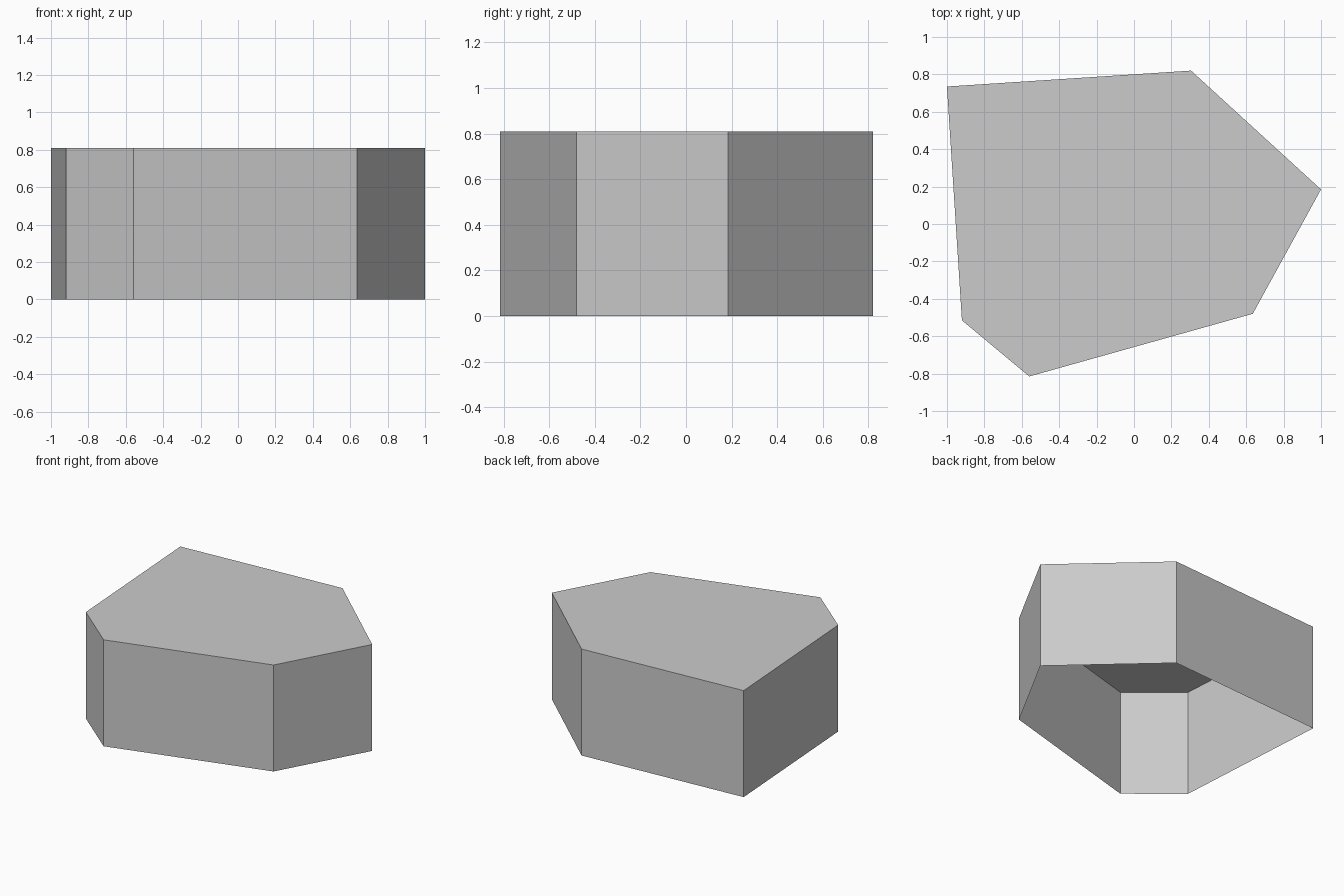
import bpy
import bmesh

cube = bpy.data.objects.get("Cube")
if cube:
    bpy.data.objects.remove(cube, do_unlink=True)

HEIGHT = 0.81
# Footprint corners, counter-clockwise seen from above
FOOTPRINT = [(-1.0, 0.735), (-0.92, -0.515), (-0.56, -0.815),
             (0.635, -0.48), (1.0, 0.185), (0.305, 0.82)]


def make_material(name, colour):
    mat = bpy.data.materials.new(name)
    mat.use_nodes = True
    mat.diffuse_color = colour
    mat.node_tree.nodes["Principled BSDF"].inputs["Base Color"].default_value = colour
    return mat


# Six-sided block: flat top and walls, open underneath
bm = bmesh.new()
lower = [bm.verts.new((x, y, 0)) for x, y in FOOTPRINT]
upper = [bm.verts.new((x, y, HEIGHT)) for x, y in FOOTPRINT]
bm.faces.new(upper)
for i in range(len(FOOTPRINT)):
    j = (i + 1) % len(FOOTPRINT)
    bm.faces.new((lower[i], lower[j], upper[j], upper[i]))

mesh = bpy.data.meshes.new("open_block")
bm.to_mesh(mesh)
bm.free()
mesh.materials.append(make_material("light_grey", (0.6, 0.6, 0.6, 1)))
block = bpy.data.objects.new("open_block", mesh)
bpy.context.collection.objects.link(block)
